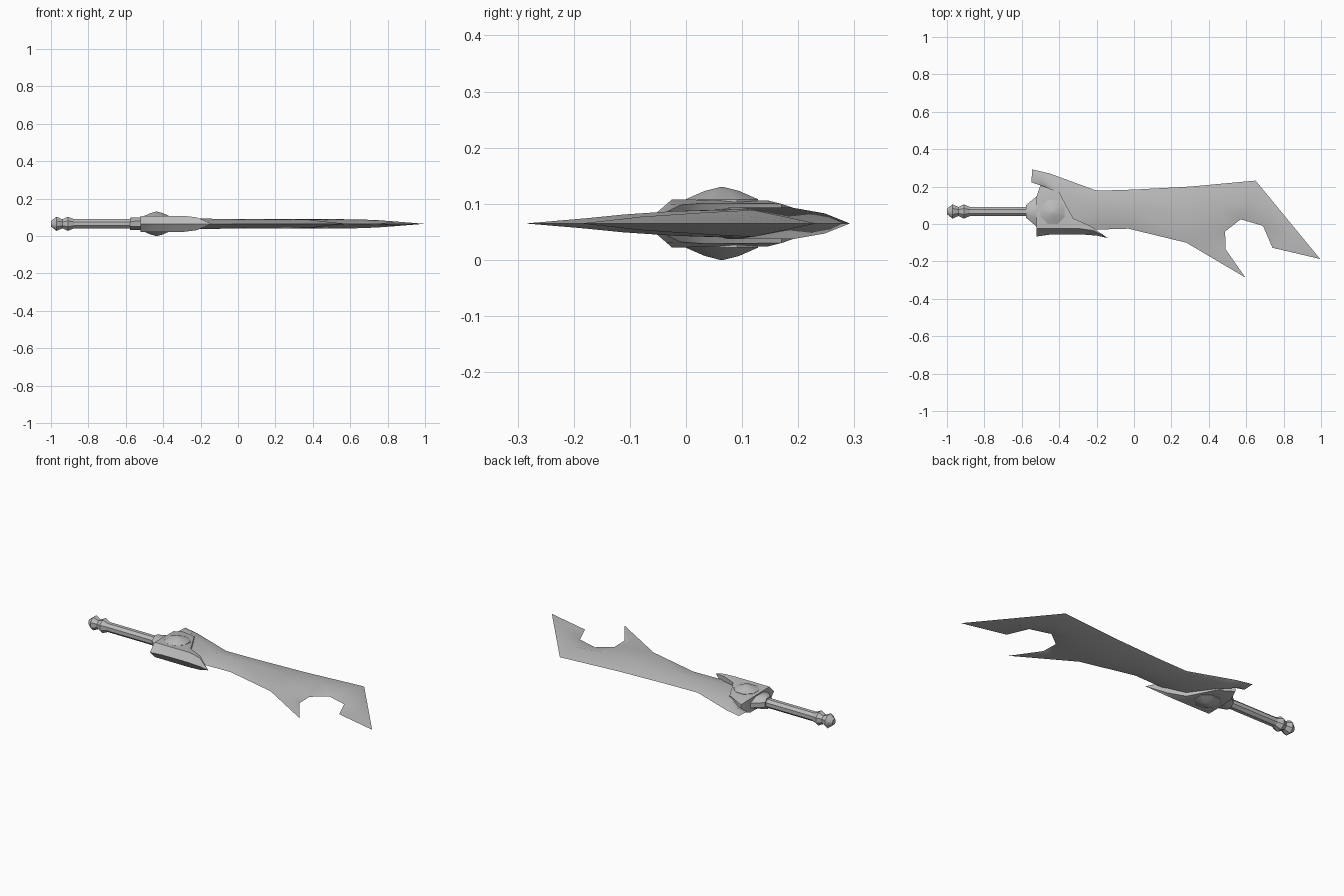
import bpy, bmesh, math
from mathutils import Vector
from mathutils.geometry import delaunay_2d_cdt

if "Cube" in bpy.data.objects:
    bpy.data.objects.remove(bpy.data.objects["Cube"], do_unlink=True)

MID = 0.065      # height of the symmetry plane
AXIS_Y = 0.067   # line of the grip

grey = bpy.data.materials.new("steel grey")
grey.use_nodes = True
grey.diffuse_color = (0.5, 0.5, 0.5, 1)
grey.node_tree.nodes["Principled BSDF"].inputs["Base Color"].default_value = (0.5, 0.5, 0.5, 1)


def finish(name, bm, angle):
    bmesh.ops.recalc_face_normals(bm, faces=bm.faces)
    mesh = bpy.data.meshes.new(name)
    bm.to_mesh(mesh)
    bm.free()
    mesh.materials.append(grey)
    obj = bpy.data.objects.new(name, mesh)
    bpy.context.collection.objects.link(obj)
    bpy.ops.object.select_all(action='DESELECT')
    obj.select_set(True)
    bpy.context.view_layer.objects.active = obj
    bpy.ops.object.shade_smooth_by_angle(angle=math.radians(angle))
    return obj


def relief(name, outline, ridges, angle):
    """Outline of (x, y, half thickness) raised to ridge lines, mirrored about MID."""
    pts, edges = list(outline), []
    for line in ridges:
        start = len(pts)
        pts += line
        edges += [(i, i + 1) for i in range(start, len(pts) - 1)]
    n = len(outline)
    flat = [Vector(p[:2]) for p in pts]
    verts, _, faces, origin, _, _ = delaunay_2d_cdt(flat, edges, [list(range(n))], 1, 1e-5)
    bm = bmesh.new()
    upper, lower, by_id = [], [], {}
    for v, ids in zip(verts, origin):
        h = pts[ids[0]][2] if ids else 0.02
        a = bm.verts.new((v.x, v.y, MID + h))
        b = a if h == 0 else bm.verts.new((v.x, v.y, MID - h))
        upper.append(a)
        lower.append(b)
        for i in ids:
            by_id[i] = (a, b)
    for f in faces:
        bm.faces.new([upper[i] for i in f])
        bm.faces.new([lower[i] for i in reversed(f)])
    # walls where the rim has thickness
    for i in range(n):
        (a, b), (c, d) = by_id[i], by_id[(i + 1) % n]
        ring = list(dict.fromkeys([a, b, d, c]))
        if len(ring) > 2:
            bm.faces.new(ring)
    return finish(name, bm, angle)


def lathe(name, profile, sides, place, angle=40):
    """Rings of (position, radius a, radius b) joined and capped."""
    bm = bmesh.new()
    rings = []
    for pos, ra, rb in profile:
        turn = [(i + 0.5) * math.tau / sides for i in range(sides)]
        rings.append([bm.verts.new(place(pos, ra * math.cos(t), rb * math.sin(t))) for t in turn])
    for r, s in zip(rings, rings[1:]):
        for i in range(sides):
            j = (i + 1) % sides
            bm.faces.new((r[i], r[j], s[j], s[i]))
    bm.faces.new(rings[0])
    bm.faces.new(rings[-1])
    return finish(name, bm, angle)


def along_x(p, a, b):
    return (p, AXIS_Y + a, MID + b)


def along_z(p, a, b):
    return (-0.435 + a, 0.064 + b, MID + p)


# Blade with back hook, lower barb and bent tip
blade_outline = [
    (-0.545, 0.292, 0), (-0.45, 0.27, 0), (-0.2, 0.178, 0), (0.0, 0.184, 0), (0.3, 0.2, 0),
    (0.65, 0.232, 0), (0.995, -0.187, 0), (0.74, -0.127, 0), (0.69, -0.01, 0),
    (0.57, 0.025, 0), (0.487, -0.04, 0), (0.49, -0.135, 0), (0.595, -0.286, 0),
    (0.28, -0.1, 0), (-0.03, -0.025, 0), (-0.2, -0.03, 0), (-0.45, -0.03, 0),
    (-0.48, 0.2, 0), (-0.548, 0.222, 0)]
blade_ridges = [
    [(-0.5, 0.247, 0.018), (-0.42, 0.19, 0.028), (-0.2, 0.075, 0.028), (0.0, 0.08, 0.025),
     (0.28, 0.07, 0.025), (0.47, 0.1, 0.025), (0.63, 0.12, 0.024), (0.74, 0.04, 0.02),
     (0.85, -0.08, 0.012)],
    [(0.38, -0.02, 0.022), (0.43, -0.11, 0.016), (0.49, -0.18, 0.009)]]
relief("blade", blade_outline, blade_ridges, 50)

# Guard plate wrapping the blade root
guard_outline = [
    (-0.52, -0.067, 0), (-0.45, -0.057, 0), (-0.29, -0.055, 0), (-0.2, -0.062, 0),
    (-0.14, -0.075, 0), (-0.235, -0.01, 0.033), (-0.325, 0.03, 0.036), (-0.4, 0.17, 0.035),
    (-0.5, 0.208, 0.022), (-0.52, 0.15, 0.04), (-0.52, -0.025, 0.043)]
guard_ridges = [
    [(-0.45, -0.025, 0.043), (-0.29, -0.025, 0.043), (-0.22, -0.035, 0.034)],
    [(-0.36, 0.03, 0.042), (-0.42, 0.145, 0.041)]]
relief("guard", guard_outline, guard_ridges, 40)

# Round boss on both faces of the guard
lathe("guard_boss", [(-0.065, 0.003, 0.003), (-0.058, 0.033, 0.033), (-0.043, 0.07, 0.07),
                     (0.043, 0.07, 0.07), (0.058, 0.033, 0.033), (0.065, 0.003, 0.003)],
      8, along_z)

# Flared collar between grip and guard
lathe("collar", [(-0.578, 0.036, 0.035), (-0.518, 0.09, 0.037)], 8, along_x)

# Grip and double-bulged pommel
lathe("grip", [(-0.89, 0.027, 0.027), (-0.57, 0.027, 0.027)], 8, along_x)
lathe("pommel", [(-1.0, 0.016, 0.016), (-0.97, 0.041, 0.041), (-0.938, 0.026, 0.026),
                 (-0.91, 0.041, 0.041), (-0.878, 0.027, 0.027)], 8, along_x)
